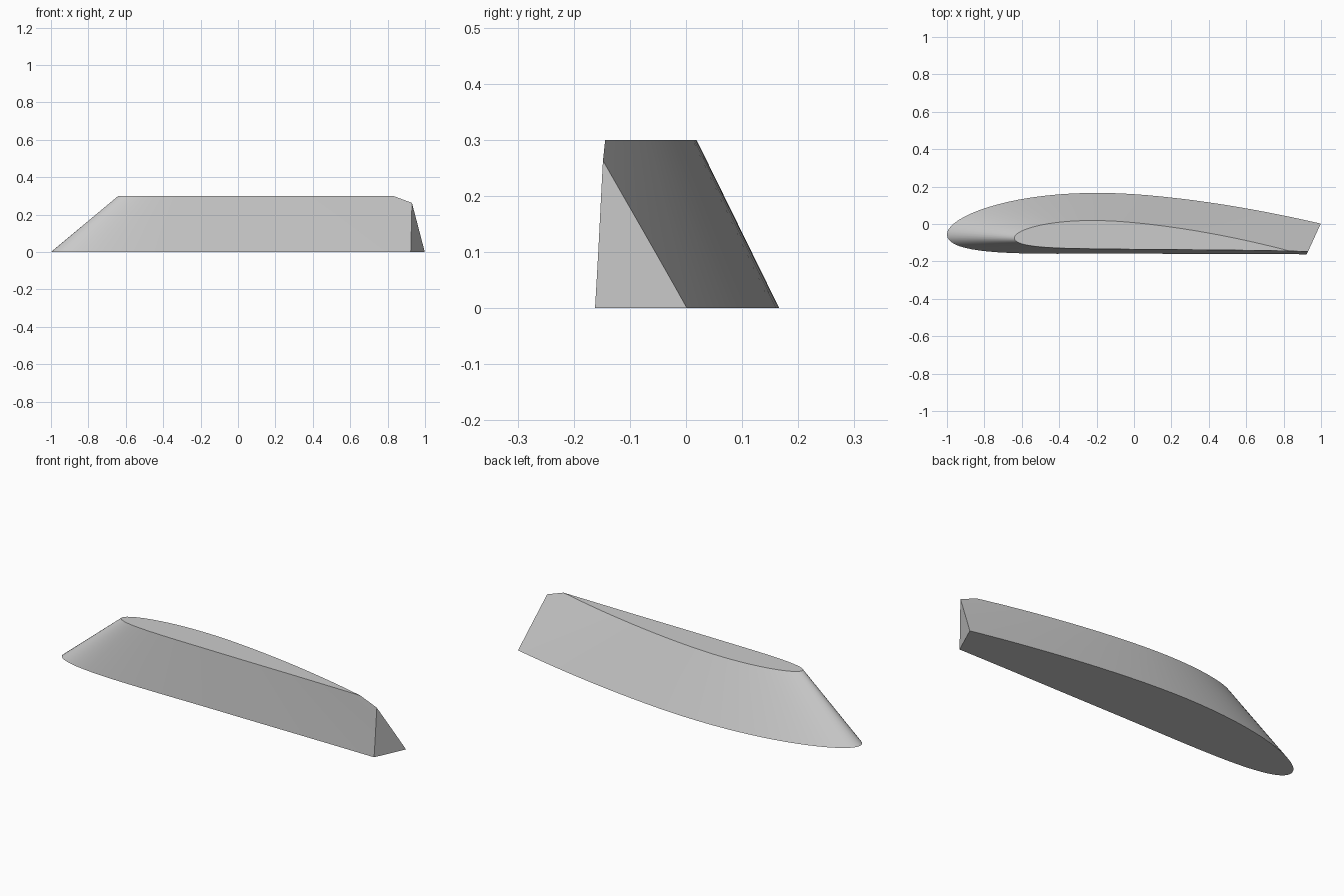
import bpy, bmesh, math
from mathutils import Vector

cube = bpy.data.objects.get("Cube")
if cube:
    bpy.data.objects.remove(cube)

HEIGHT = 0.3
STEPS = 48


def section(nose, tail, camber, thick, z):
    """Closed cambered wing outline from tail over the top to the nose and back."""
    nose, tail = Vector(nose), Vector(tail)
    chord = tail.x - nose.x

    def point(s, side):
        half = 5 * thick * (0.2969 * math.sqrt(s) - 0.126 * s - 0.3516 * s**2
                            + 0.2843 * s**3 - 0.1036 * s**4)
        p = 0.4
        if s < p:
            mid = camber / p**2 * (2 * p * s - s * s)
        else:
            mid = camber / (1 - p)**2 * (1 - 2 * p + 2 * p * s - s * s)
        base = nose.lerp(tail, s)
        return Vector((base.x, base.y + chord * (mid + side * half), z))

    stations = [(1 - math.cos(math.pi * i / STEPS)) / 2 for i in range(STEPS + 1)]
    upper = [point(s, 1) for s in reversed(stations)]
    lower = [point(s, -1) for s in stations[1:-1]]
    return upper + lower


# Tapered wing: straight loft between root and tip outlines
bm = bmesh.new()
root = [bm.verts.new(p) for p in section((-1, -0.057), (1.64, -0.176), 0.039, 0.123, 0)]
tip = [bm.verts.new(p) for p in section((-0.64, -0.075), (0.83, -0.144), 0.028, 0.103, HEIGHT)]
count = len(root)
for i in range(count):
    j = (i + 1) % count
    bm.faces.new((root[i], root[j], tip[j], tip[i]))
bm.faces.new(root)
bm.faces.new(tip)

# Slanted cut across the rear, closed with a flat triangle
a, b, c = Vector((1, 0.005, 0)), Vector((0.923, -0.163, 0)), Vector((0.93, -0.148, 0.262))
normal = (b - a).cross(c - a).normalized()
if normal.x < 0:
    normal.negate()
cut = bmesh.ops.bisect_plane(bm, geom=bm.verts[:] + bm.edges[:] + bm.faces[:],
                             plane_co=a, plane_no=normal, clear_outer=True)
rim = [e for e in cut["geom_cut"] if isinstance(e, bmesh.types.BMEdge)]
bmesh.ops.holes_fill(bm, edges=rim, sides=0)
bmesh.ops.recalc_face_normals(bm, faces=bm.faces[:])

mesh = bpy.data.meshes.new("wing_section")
bm.to_mesh(mesh)
bm.free()
wing = bpy.data.objects.new("wing_section", mesh)
bpy.context.collection.objects.link(wing)

# Plain grey finish
grey = bpy.data.materials.new("light_grey")
grey.use_nodes = True
colour = (0.6, 0.6, 0.6, 1)
grey.diffuse_color = colour
grey.node_tree.nodes["Principled BSDF"].inputs["Base Color"].default_value = colour
mesh.materials.append(grey)

# Smooth skin with crisp rims
bpy.context.view_layer.objects.active = wing
wing.select_set(True)
bpy.ops.object.shade_smooth_by_angle(angle=math.radians(30))
